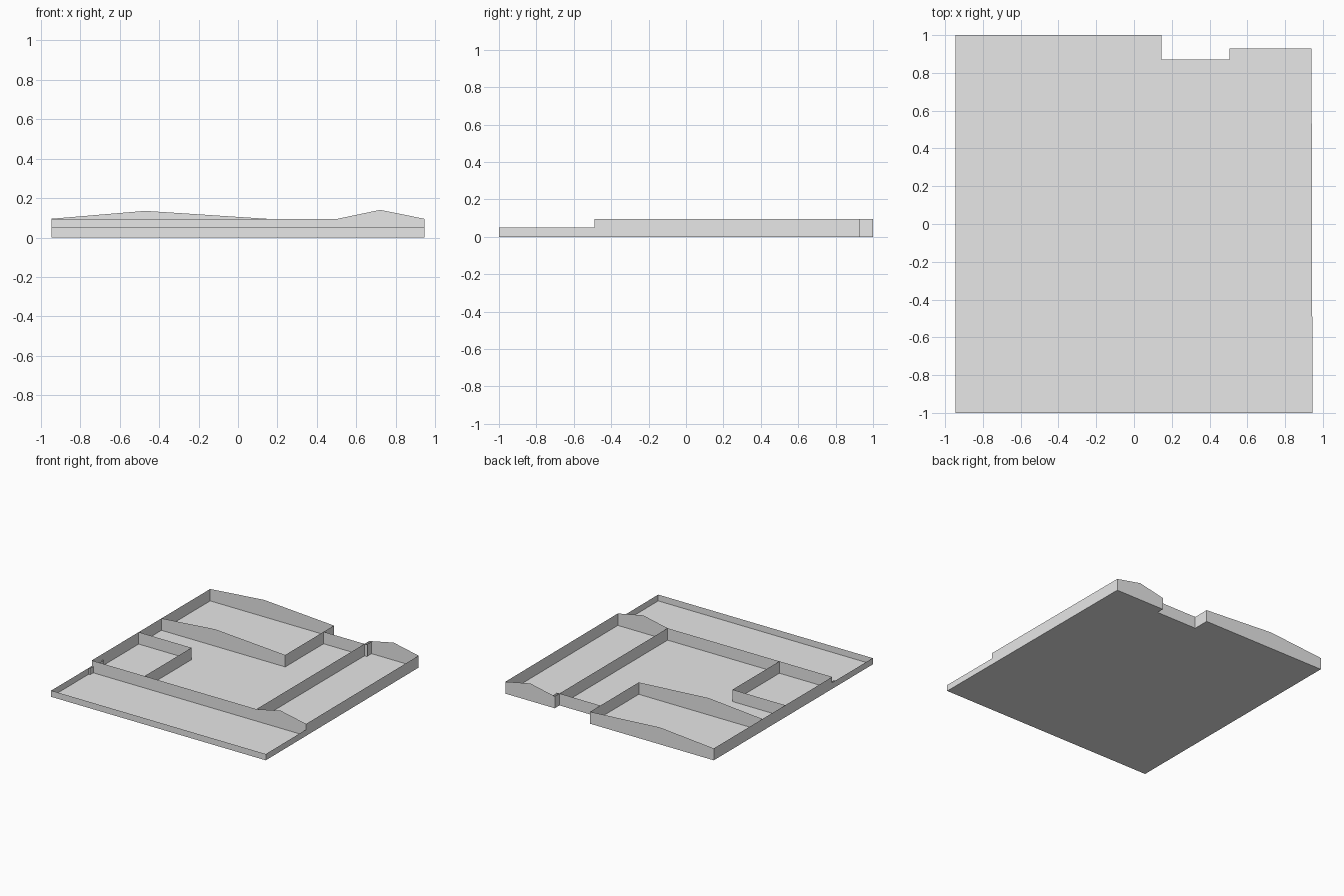
import bpy

if "Cube" in bpy.data.objects:
    bpy.data.objects.remove(bpy.data.objects["Cube"])

grey = bpy.data.materials.new("plain_grey")
grey.diffuse_color = (0.8, 0.8, 0.8, 1)
grey.use_nodes = True
grey.node_tree.nodes["Principled BSDF"].inputs["Base Color"].default_value = grey.diffuse_color

LOW, HIGH = 0.05, 0.095
L, R = -0.945, 0.945          # outer side walls
RB = 0.94                     # right wall leans in slightly toward the back
RM = R - 0.005 * 0.51 / 1.93  # right wall where it meets the cross wall


def add_object(name, verts, faces):
    mesh = bpy.data.meshes.new(name)
    mesh.from_pydata(verts, [], faces)
    mesh.materials.append(grey)
    mesh.update()
    obj = bpy.data.objects.new(name, mesh)
    bpy.context.collection.objects.link(obj)
    return obj


def wall_run(name, points, height):
    """Paper-thin upright wall following a plan path."""
    n = len(points)
    verts = [(x, y, 0) for x, y in points] + [(x, y, height) for x, y in points]
    add_object(name, verts, [(i, i + 1, n + i + 1, n + i) for i in range(n - 1)])


def gable(name, x0, x1, y, peak_x, peak_z):
    """Paper-thin wall with a pointed top."""
    add_object(name, [(x0, y, 0), (x1, y, 0), (x1, y, HIGH),
                      (peak_x, y, peak_z), (x0, y, HIGH)], [(0, 1, 2, 3, 4)])


# Floor with stepped back edge
plan = [(L, -1), (R, -1), (RB, 0.93), (0.505, 0.93), (0.505, 0.87),
        (0.145, 0.87), (0.145, 1), (L, 1)]
add_object("floor", [(x, y, 0) for x, y in plan], [tuple(range(len(plan)))])

# Low wall around the front strip
wall_run("front_low_wall", [(L, -0.49), (L, -1), (R, -1), (RM, -0.49)], LOW)

# Full height outer and cross walls
wall_run("left_wall", [(L, -0.49), (L, 1)], HIGH)
wall_run("right_wall", [(RM, -0.49), (RB, 0.93)], HIGH)
wall_run("cross_wall", [(L, -0.49), (0.505, -0.49)], HIGH)
wall_run("middle_back_wall", [(0.145, 0.87), (0.53, 0.87)], HIGH)

# Back left room
wall_run("back_room_side_wall", [(0.145, 0.387), (0.145, 1)], HIGH)
for name, y in (("front", 0.387), ("back", 1.0)):
    gable("back_room_gable_" + name, L, 0.145, y, -0.47, 0.135)

# Long right room
wall_run("right_room_side_wall", [(0.505, -0.49), (0.505, 0.93)], HIGH)
for name, y, x1 in (("front", -0.49, RM), ("back", 0.93, RB)):
    gable("right_room_gable_" + name, 0.505, x1, y, 0.72, 0.14)
wall_run("corner_return", [(0.525, 0.87), (0.525, 0.93)], HIGH)

# Small left room
wall_run("small_room_walls", [(L, 0.1), (-0.48, 0.1), (-0.48, -0.49)], HIGH)

# Thin lining where the low wall meets the cross wall
wall_run("left_wall_lining", [(L, -0.53), (-0.932, -0.53), (-0.932, -0.36), (L, -0.36)], LOW)
